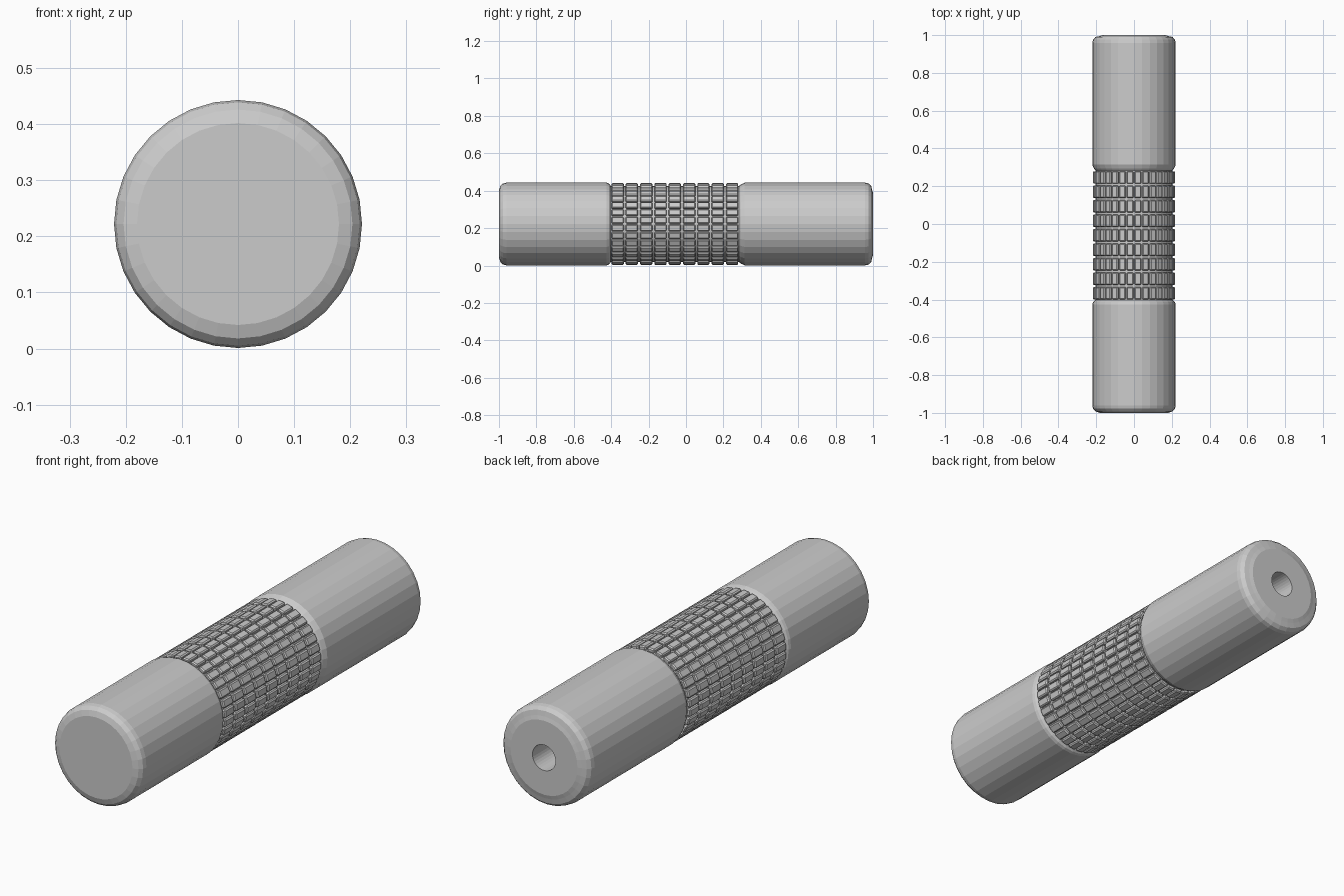
import bpy, bmesh, math
from mathutils import Matrix

if "Cube" in bpy.data.objects:
    bpy.data.objects.remove(bpy.data.objects["Cube"])

SIDES = 32
CZ = 0.222
R = 0.221


def make_object(name, bm):
    bmesh.ops.recalc_face_normals(bm, faces=bm.faces)
    mesh = bpy.data.meshes.new(name)
    bm.to_mesh(mesh)
    bm.free()
    obj = bpy.data.objects.new(name, mesh)
    obj.location.z = CZ
    bpy.context.collection.objects.link(obj)
    return obj


def lathe(name, profile):
    """Turn (radius, y) points around the y axis, closing both ends."""
    bm = bmesh.new()
    rings = []
    for r, y in profile:
        rings.append([bm.verts.new((r * math.sin(2 * math.pi * i / SIDES), y,
                                    r * math.cos(2 * math.pi * i / SIDES)))
                      for i in range(SIDES)])
    for a, b in zip(rings, rings[1:]):
        for i in range(SIDES):
            j = (i + 1) % SIDES
            bm.faces.new((a[i], a[j], b[j], b[i]))
    bm.faces.new(rings[0])
    bm.faces.new(rings[-1])
    return make_object(name, bm)


# Front barrel with a rounded solid end
lathe("front_barrel", [(0.18, -1.0), (0.204, -0.992), (0.217, -0.978), (R, -0.96),
                       (R, -0.425), (0.217, -0.413), (0.206, -0.403)])

# Grip core at the bottom of the grooves
lathe("grip_core", [(0.204, -0.41), (0.204, 0.30)])

# Rear barrel with a chamfered front and a blind hole in the back
lathe("rear_barrel", [(0.204, 0.284), (0.212, 0.294), (R, 0.314),
                      (R, 0.958), (0.217, 0.976), (0.204, 0.990), (0.182, 0.995),
                      (0.165, 1.0), (0.057, 1.0), (0.057, 0.75)])

# Grip pads: rows of small bevelled blocks around the core
ROWS, PITCH, START = 9, 0.0765, -0.404
bm = bmesh.new()
for row in range(ROWS):
    y = START + PITCH * (row + 0.5)
    for i in range(SIDES):
        turn = Matrix.Rotation(2 * math.pi * (i + 0.5) / SIDES, 4, 'Y')
        place = Matrix.Translation((0, y, 0.207))
        size = Matrix.Diagonal((0.035, 0.066, 0.022, 1))
        bmesh.ops.create_cube(bm, size=1, matrix=turn @ place @ size)
bmesh.ops.bevel(bm, geom=bm.edges[:], offset=0.005, segments=1,
                affect='EDGES', profile=0.5)
make_object("grip_pads", bm)
